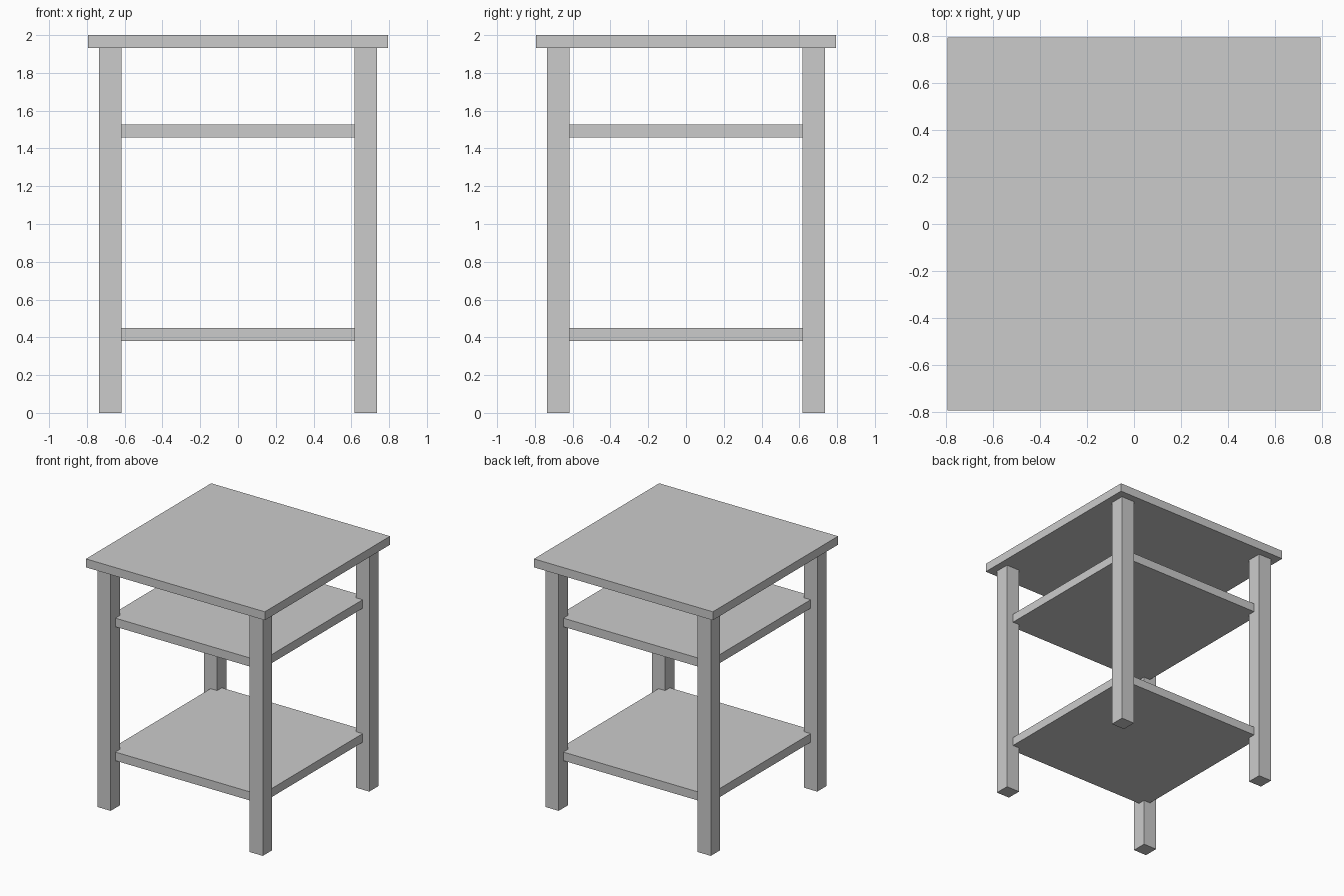
import bpy

if "Cube" in bpy.data.objects:
    bpy.data.objects.remove(bpy.data.objects["Cube"])


def box(name, x, y, z0, z1, half):
    """Square-section box centred on (x, y), spanning z0 to z1."""
    bpy.ops.mesh.primitive_cube_add(size=2, location=(x, y, (z0 + z1) / 2))
    ob = bpy.context.object
    ob.name = name
    ob.scale = (half, half, (z1 - z0) / 2)
    bpy.ops.object.transform_apply(location=False, rotation=False, scale=True)
    return ob


# Table top
box("table_top", 0, 0, 1.932, 2.0, 0.795)

# Four square legs
LEG = 0.676
for side, sx in (("left", -1), ("right", 1)):
    for end, sy in (("front", -1), ("back", 1)):
        box(f"{end}_{side}_leg", sx * LEG, sy * LEG, 0, 1.932, 0.059)

# Two shelves, their corners let into the legs
box("upper_shelf", 0, 0, 1.457, 1.526, LEG)
box("lower_shelf", 0, 0, 0.381, 0.45, LEG)
